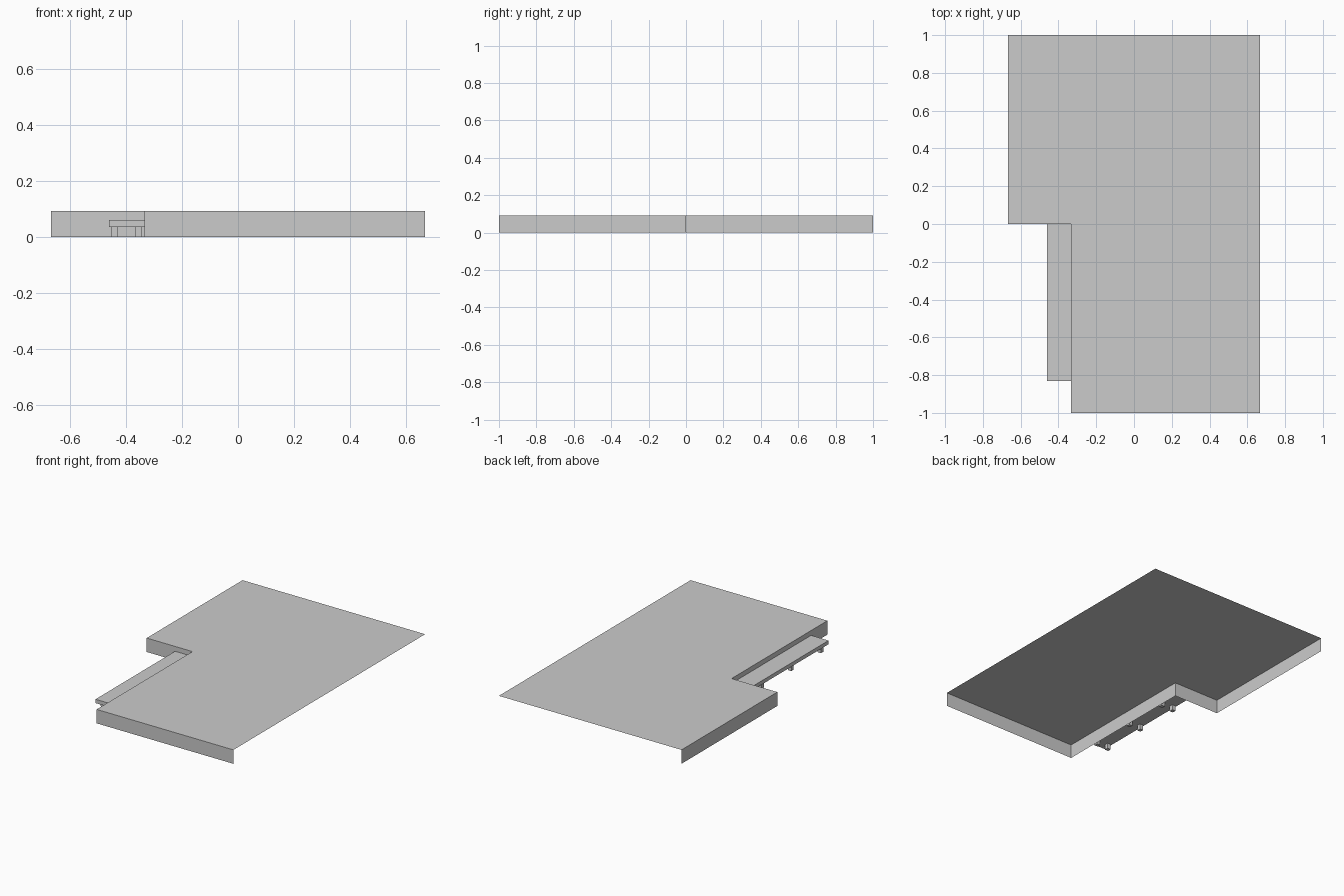
import bpy
import bmesh
from mathutils import Matrix, Vector

if "Cube" in bpy.data.objects:
    bpy.data.objects.remove(bpy.data.objects["Cube"], do_unlink=True)

GREY = (0.6, 0.6, 0.6, 1)
mat = bpy.data.materials.new("plain grey")
mat.use_nodes = True
mat.diffuse_color = GREY
mat.node_tree.nodes["Principled BSDF"].inputs["Base Color"].default_value = GREY


def finish(name, bm):
    mesh = bpy.data.meshes.new(name)
    bm.to_mesh(mesh)
    bm.free()
    mesh.materials.append(mat)
    obj = bpy.data.objects.new(name, mesh)
    bpy.context.collection.objects.link(obj)
    return obj


def box(name, low, high):
    low, high = Vector(low), Vector(high)
    bm = bmesh.new()
    bmesh.ops.create_cube(bm, size=1, matrix=Matrix.Translation((low + high) / 2)
                          @ Matrix.Diagonal((*(high - low), 1)))
    return finish(name, bm)


# Platform: an L-shaped deck, open below and along its back and left sides
HEIGHT = 0.092
SIDE, NOTCH = 0.667, -0.333
outline = [(SIDE, 1), (-SIDE, 1), (-SIDE, 0), (NOTCH, 0), (NOTCH, -1), (SIDE, -1)]
bm = bmesh.new()
top = [bm.verts.new((x, y, HEIGHT)) for x, y in outline]
foot = [bm.verts.new((x, y, 0)) for x, y in outline[1:]]
bm.faces.new(top)
for i in range(len(foot) - 1):
    bm.faces.new((top[i + 2], top[i + 1], foot[i], foot[i + 1]))
finish("platform", bm)

# Bench: a long seat in the notch
box("bench_seat", (-0.46, -0.83, 0.035), (NOTCH, 0, 0.06))

# Three pairs of square legs under the seat
LEG = 0.0125
for n, y in enumerate((-0.775, -0.465, -0.155)):
    for row, x in (("outer", -0.44), ("inner", -0.355)):
        box(f"bench_leg_{row}_{n + 1}", (x - LEG, y - LEG, 0), (x + LEG, y + LEG, 0.035))
